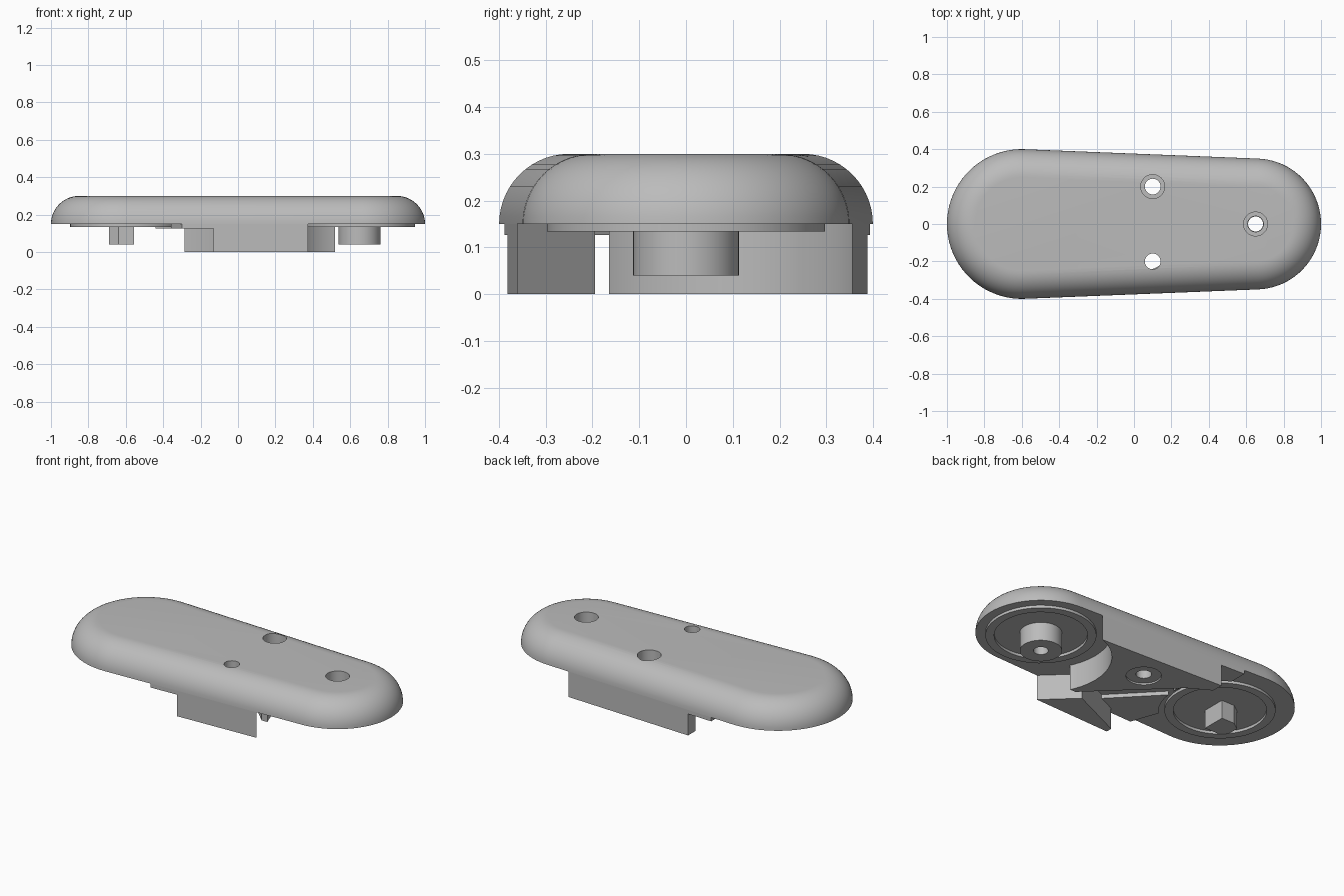
import bpy, bmesh, math

if "Cube" in bpy.data.objects:
    bpy.data.objects.remove(bpy.data.objects["Cube"])

grey = bpy.data.materials.new("plain grey")
grey.use_nodes = True
COLOUR = (0.5, 0.5, 0.5, 1)
grey.diffuse_color = COLOUR
grey.node_tree.nodes["Principled BSDF"].inputs["Base Color"].default_value = COLOUR

BIG, SMALL = (-0.6, 0.4), (0.65, 0.35)   # centre x and radius of each end
SEAM = 0.15                              # underside of the cover
PHI = math.acos((BIG[1] - SMALL[1]) / (SMALL[0] - BIG[0]))


def arc(cx, r, start, end, n):
    return [(cx + r * math.cos(start + (end - start) * i / n),
             r * math.sin(start + (end - start) * i / n)) for i in range(n + 1)]


def outline(inset):
    return (arc(SMALL[0], SMALL[1] - inset, -PHI, PHI, 40)
            + arc(BIG[0], BIG[1] - inset, PHI, 2 * math.pi - PHI, 40))


def edge(x):
    """Half width of the cover along its straight sides."""
    return (BIG[1] - math.cos(PHI) * (x - BIG[0])) / math.sin(PHI)


def stack(name, layers):
    """Skin a list of (points, z) loops and cap both ends."""
    bm = bmesh.new()
    loops = [[bm.verts.new((x, y, z)) for x, y in pts] for pts, z in layers]
    for low, high in zip(loops, loops[1:]):
        for i in range(len(low)):
            j = (i + 1) % len(low)
            bm.faces.new((low[i], low[j], high[j], high[i]))
    bm.faces.new(loops[0][::-1])
    bm.faces.new(loops[-1])
    bmesh.ops.recalc_face_normals(bm, faces=bm.faces)
    mesh = bpy.data.meshes.new(name)
    bm.to_mesh(mesh)
    bm.free()
    mesh.materials.append(grey)
    obj = bpy.data.objects.new(name, mesh)
    bpy.context.collection.objects.link(obj)
    return obj


def prism(name, pts, low, high):
    return stack(name, [(pts, low), (pts, high)])


def disc(name, x, y, r, low, high):
    pts = [(px + x, py + y) for px, py in arc(0, r, 0, 2 * math.pi, 48)[:-1]]
    return prism(name, pts, low, high)


def cut(obj, cutters):
    for cutter in cutters:
        cutter.hide_render = True
        mod = obj.modifiers.new("cut", 'BOOLEAN')
        mod.operation, mod.solver, mod.object = 'DIFFERENCE', 'EXACT', cutter
    bpy.context.view_layer.update()
    graph = bpy.context.evaluated_depsgraph_get()
    mesh = bpy.data.meshes.new_from_object(obj.evaluated_get(graph))
    obj.modifiers.clear()
    obj.data = mesh
    for cutter in cutters:
        bpy.data.objects.remove(cutter)


def smooth(obj):
    bpy.ops.object.select_all(action='DESELECT')
    obj.select_set(True)
    bpy.context.view_layer.objects.active = obj
    bpy.ops.object.shade_smooth_by_angle(angle=math.radians(30))


# Domed cover with a quarter round edge
ROUND, STEPS = 0.15, 14
angles = [math.pi / 2 * i / STEPS for i in range(STEPS + 1)]
cover = stack("cover", [(outline(ROUND * (1 - math.cos(a))), SEAM + ROUND * math.sin(a))
                        for a in angles])
HOLES = [(0.65, 0, True), (0.1, 0.2, True), (0.1, -0.2, False)]
cutters = []
for x, y, wide in HOLES:
    cutters.append(disc("hole_cutter", x, y, 0.042, -0.1, 0.5))
    if wide:
        cutters.append(disc("bore_cutter", x, y, 0.064, 0.19, 0.5))
cut(cover, cutters)

# Raised rings under both ends
rings = []
for name, x in (("big_end_ring", BIG[0]), ("small_end_ring", SMALL[0])):
    ring = disc(name, x, 0, 0.297, 0.134, SEAM)
    cut(ring, [disc("ring_cutter", x, 0, 0.25, 0, 0.2)])
    rings.append(ring)

# Hollow round post and keyed post
round_post = disc("round_post", SMALL[0], 0, 0.113, 0.04, SEAM)
cut(round_post, [disc("post_cutter", SMALL[0], 0, 0.04, 0, 0.2)])
keyed_post = prism("keyed_post", [(-0.555, -0.07), (-0.555, 0.07), (-0.64, 0.07),
                                  (-0.69, 0.035), (-0.69, -0.035), (-0.64, -0.07)],
                   0.04, SEAM)

# Back block, hollowed around the small end, with a screw hole
back_block = prism("back_block", [(0.525, edge(0.525)), (-0.285, edge(-0.285)),
                                  (-0.285, 0.32), (-0.156, 0.246), (0.27, -0.165),
                                  (0.525, -0.165)], 0, SEAM)
cut(back_block, [disc("hollow_cutter", SMALL[0], 0, 0.38, -0.1, 0.3),
                 disc("screw_cutter", 0.1, 0.2, 0.042, -0.1, 0.3),
                 disc("recess_cutter", 0.1, 0.2, 0.095, -0.1, 0.01)])

# Front wedge
front_wedge = prism("front_wedge", [(0.375, -edge(0.375)), (0.2, -0.195),
                                    (-0.13, -0.345), (-0.13, -edge(-0.13))], 0, SEAM)

# Thin step plate curving around the big end
step_plate = prism("step_plate", [(-0.285, edge(-0.285)), (-0.44, edge(-0.44)),
                                  (-0.44, 0), (-0.3, -edge(-0.3)), (-0.02, -edge(-0.02)),
                                  (-0.02, -0.3), (-0.28, -0.03), (-0.2, 0.27)],
                   0.127, SEAM)
cut(step_plate, [disc("plate_cutter", BIG[0], 0, 0.33, 0, 0.3)])

for part in [cover, round_post, back_block, step_plate] + rings:
    smooth(part)
